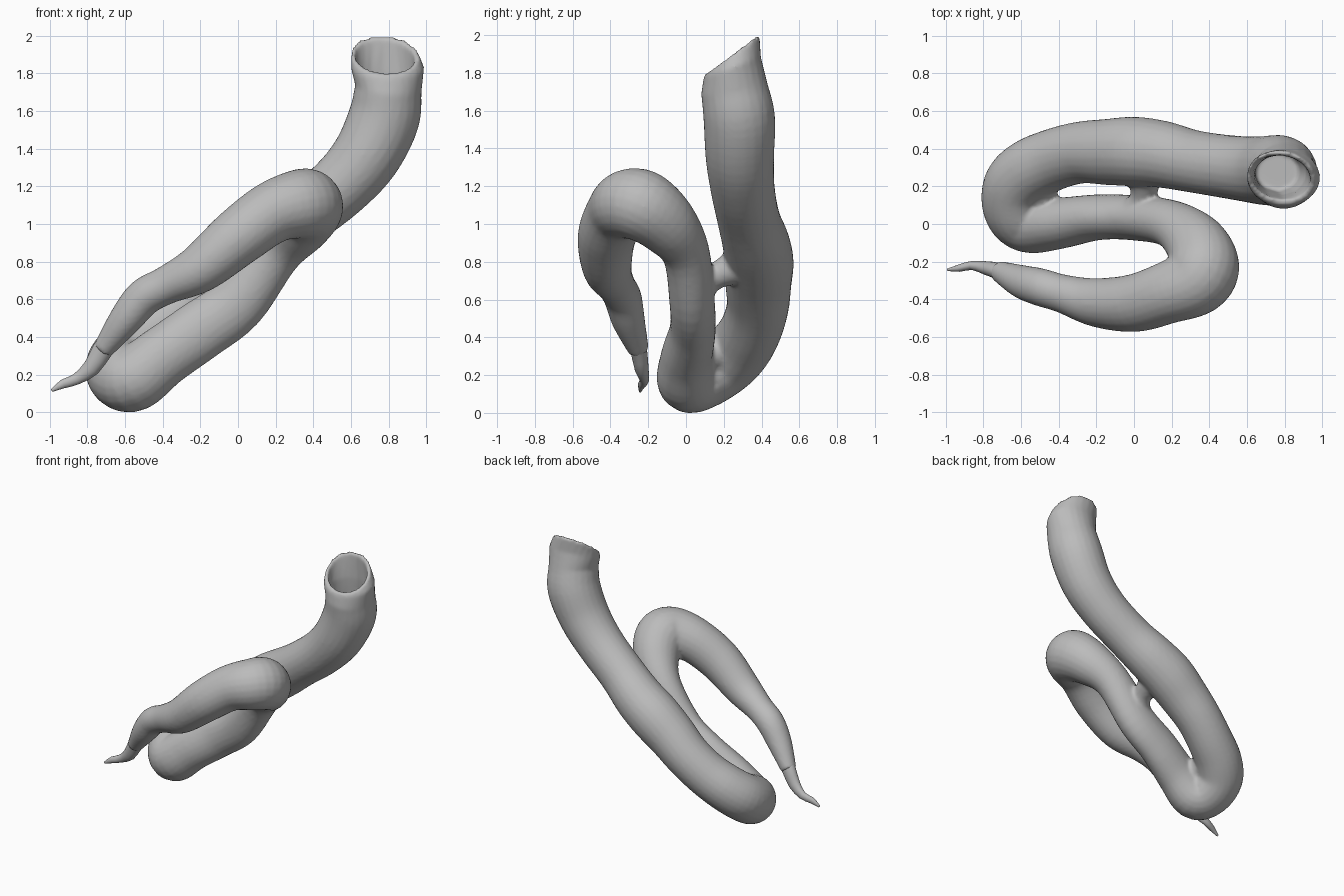
import bpy, bmesh, math
from mathutils import Vector

if "Cube" in bpy.data.objects:
    bpy.data.objects.remove(bpy.data.objects["Cube"])

grey = bpy.data.materials.new("plain grey")
grey.diffuse_color = (0.5, 0.5, 0.5, 1)
grey.use_nodes = True
grey.node_tree.nodes["Principled BSDF"].inputs["Base Color"].default_value = grey.diffuse_color


def smooth_path(pts, steps):
    """Catmull-Rom through (x, y, z, radius, side narrowing) points."""
    p = [Vector(q if len(q) == 5 else (*q, 1.0)) for q in pts]
    p = [2 * p[0] - p[1]] + p + [2 * p[-1] - p[-2]]
    out = []
    for a, b, c, d in zip(p, p[1:], p[2:], p[3:]):
        for i in range(steps):
            t = i / steps
            out.append(0.5 * (2 * b + (c - a) * t + (2 * a - 5 * b + 4 * c - d) * t * t
                              + (3 * b - a - 3 * c + d) * t ** 3))
    return out + [p[-2]]


def add_ring(bm, centre, u, v, narrow):
    n, ring = 24, []
    for i in range(n):
        a = 2 * math.pi * i / n
        d = u * math.cos(a) + v * math.sin(a)
        ring.append(bm.verts.new(centre + Vector((d.x, d.y * narrow, d.z))))
    return ring


def make_tube(name, pts, steps=5, mouth=(), squash=1.0):
    """Sweep a round section along the path; mouth rings are (centre, u, v)."""
    path = smooth_path(pts, steps)
    c = [Vector(q[:3]) for q in path]
    bm = bmesh.new()
    rings, u = [], Vector((1, 0, 0))
    for i, q in enumerate(path):
        t = (c[min(i + 1, len(c) - 1)] - c[max(i - 1, 0)]).normalized()
        if i == 0:
            u = Vector((0, 1, 0)) if abs(t.y) < 0.8 else Vector((1, 0, 0))
        u = (u - t * u.dot(t)).normalized()
        rings.append(add_ring(bm, c[i], u * q[3] * squash, t.cross(u) * q[3], q[4]))
    # line the mouth rings up with the last swept ring
    for m in mouth:
        centre, a, b = (Vector(k) for k in m)
        last = rings[-1]
        mid = sum((w.co for w in last), Vector()) / len(last)
        ring = []
        for w in last:
            d = w.co - mid
            ang = math.atan2(d.y, d.x)
            ring.append(bm.verts.new(centre + a * math.cos(ang) + b * math.sin(ang)))
        rings.append(ring)
    for r0, r1 in zip(rings, rings[1:]):
        for i in range(len(r0)):
            j = (i + 1) % len(r0)
            bm.faces.new((r0[i], r0[j], r1[j], r1[i]))
    bm.faces.new(rings[0])
    bm.faces.new(rings[-1])
    bmesh.ops.recalc_face_normals(bm, faces=bm.faces)
    me = bpy.data.meshes.new(name)
    bm.to_mesh(me)
    bm.free()
    ob = bpy.data.objects.new(name, me)
    bpy.context.collection.objects.link(ob)
    me.materials.append(grey)
    return ob


# winding body, from the thin front end to the open upper end
body_path = [
    (-0.72, -0.25, 0.33, 0.055), (-0.60, -0.305, 0.49, 0.088), (-0.50, -0.335, 0.61, 0.10),
    (-0.38, -0.37, 0.675, 0.102), (-0.20, -0.417, 0.765, 0.13), (0.00, -0.42, 0.93, 0.154),
    (0.18, -0.365, 1.06, 0.165), (0.325, -0.305, 1.105, 0.185), (0.37, -0.22, 1.09, 0.19),
    (0.325, -0.10, 0.995, 0.165), (0.20, 0.0, 0.845, 0.135, 0.93), (0.00, 0.033, 0.58, 0.152, 0.79),
    (-0.20, 0.035, 0.435, 0.16, 0.76), (-0.40, 0.005, 0.295, 0.162, 0.85), (-0.55, 0.01, 0.18, 0.175, 0.95),
    (-0.622, 0.085, 0.20, 0.18), (-0.627, 0.20, 0.265, 0.175), (-0.55, 0.285, 0.345, 0.17),
    (-0.42, 0.345, 0.445, 0.164), (-0.28, 0.38, 0.565, 0.165), (-0.14, 0.383, 0.69, 0.176),
    (0.00, 0.385, 0.80, 0.185), (0.15, 0.37, 0.90, 0.178), (0.32, 0.332, 1.025, 0.166),
    (0.53, 0.30, 1.19, 0.17), (0.68, 0.285, 1.36, 0.182), (0.775, 0.282, 1.56, 0.19),
    (0.799, 0.255, 1.72, 0.178)]

# slanted lip, then the hollow inside
mouth = [((0.795, 0.245, 1.83), (0.195, 0, 0), (0, 0.152, 0.055)),
         ((0.780, 0.245, 1.90), (0.180, 0, 0), (-0.02, 0.145, 0.108)),
         ((0.780, 0.247, 1.895), (0.157, 0, 0), (-0.02, 0.120, 0.092)),
         ((0.785, 0.255, 1.77), (0.145, 0, 0), (0, 0.115, 0.03)),
         ((0.780, 0.270, 1.64), (0.135, 0, 0), (0, 0.118, 0)),
         ((0.760, 0.280, 1.52), (0.115, 0, 0), (0, 0.108, 0))]

body = make_tube("body", body_path, mouth=mouth)

# small webs where neighbouring bends touch
webs = [make_tube("middle_web", [(0.02, 0.06, 0.66, 0.10), (0.05, 0.15, 0.72, 0.07), (0.06, 0.28, 0.78, 0.10)]),
        make_tube("lower_web", [(-0.48, 0.04, 0.27, 0.10), (-0.49, 0.12, 0.30, 0.085), (-0.50, 0.22, 0.35, 0.10)])]
bpy.ops.object.select_all(action='DESELECT')
for ob in webs + [body]:
    ob.select_set(True)
bpy.context.view_layer.objects.active = body
bpy.ops.object.join()

# fuse everything into one skin
fuse = body.modifiers.new("fuse", 'REMESH')
fuse.mode = 'VOXEL'
fuse.voxel_size = 0.013
fuse.use_smooth_shade = True
relax = body.modifiers.new("relax", 'SMOOTH')
relax.factor = 0.5
relax.iterations = 4

# thin crumpled tail
tail = make_tube("tail", [(-0.66, -0.275, 0.41, 0.06), (-0.72, -0.25, 0.33, 0.055), (-0.78, -0.235, 0.235, 0.046),
                          (-0.86, -0.22, 0.175, 0.03), (-0.93, -0.235, 0.15, 0.024), (-0.99, -0.243, 0.115, 0.008)],
                 steps=2, squash=0.8)
bpy.ops.object.select_all(action='DESELECT')
tail.select_set(True)
bpy.context.view_layer.objects.active = tail
bpy.ops.object.shade_smooth_by_angle(angle=math.radians(40))
